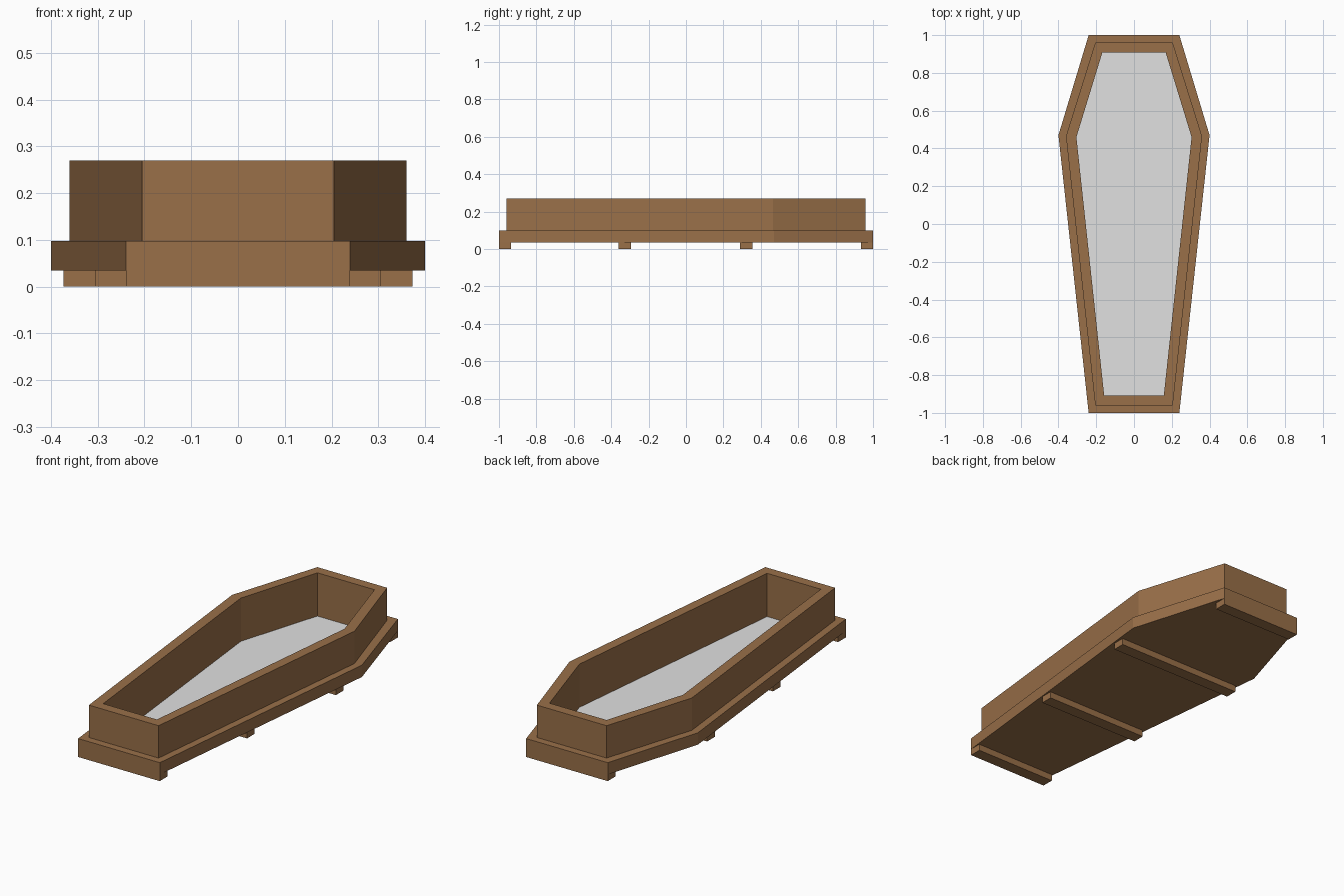
import bpy
import bmesh

cube = bpy.data.objects.get("Cube")
if cube:
    bpy.data.objects.remove(cube, do_unlink=True)


def material(name, colour):
    mat = bpy.data.materials.new(name)
    mat.use_nodes = True
    mat.diffuse_color = (*colour, 1)
    mat.node_tree.nodes["Principled BSDF"].inputs["Base Color"].default_value = (*colour, 1)
    return mat


wood = material("brown_wood", (0.32, 0.16, 0.066))
cloth = material("pale_grey_lining", (0.75, 0.75, 0.75))


def finish(name, bm, *mats):
    bmesh.ops.recalc_face_normals(bm, faces=bm.faces)
    mesh = bpy.data.meshes.new(name)
    bm.to_mesh(mesh)
    bm.free()
    for mat in mats:
        mesh.materials.append(mat)
    obj = bpy.data.objects.new(name, mesh)
    bpy.context.collection.objects.link(obj)
    return obj


def outline(foot, shoulder, head, shoulder_y, end_y):
    """Six-sided plan, mirrored about x = 0, from its half widths."""
    half = [(foot, -end_y), (shoulder, shoulder_y), (head, end_y)]
    return half + [(-x, y) for x, y in reversed(half)]


def loft(name, rings):
    """Join outlines at successive heights; the last cap is the lining."""
    bm = bmesh.new()
    loops = [[bm.verts.new((x, y, z)) for x, y in plan] for plan, z in rings]
    for a, b in zip(loops, loops[1:]):
        for i in range(len(a)):
            j = (i + 1) % len(a)
            bm.faces.new((a[i], a[j], b[j], b[i]))
    bm.faces.new(loops[0])
    bm.faces.new(loops[-1]).material_index = 1
    return finish(name, bm, wood, cloth)


# Hollow box with a stepped base and a lined floor
base = outline(0.24, 0.40, 0.24, 0.47, 1.0)
wall = outline(0.205, 0.36, 0.205, 0.465, 0.96)
inside = outline(0.158, 0.305, 0.168, 0.46, 0.907)
loft("coffin_body", [(base, 0.035), (base, 0.098), (wall, 0.098),
                     (wall, 0.27), (inside, 0.27), (inside, 0.04)])


# Cross battens under the base
def batten(name, y, half_width):
    bm = bmesh.new()
    bmesh.ops.create_cube(bm, size=1)
    bmesh.ops.scale(bm, vec=(2 * half_width, 0.065, 0.035), verts=bm.verts)
    bmesh.ops.translate(bm, vec=(0, y, 0.0175), verts=bm.verts)
    finish(name, bm, wood)


for name, y, half_width in (("foot_batten", -0.9675, 0.24),
                            ("lower_batten", -0.3275, 0.305),
                            ("upper_batten", 0.3225, 0.373),
                            ("head_batten", 0.9675, 0.24)):
    batten(name, y, half_width)
